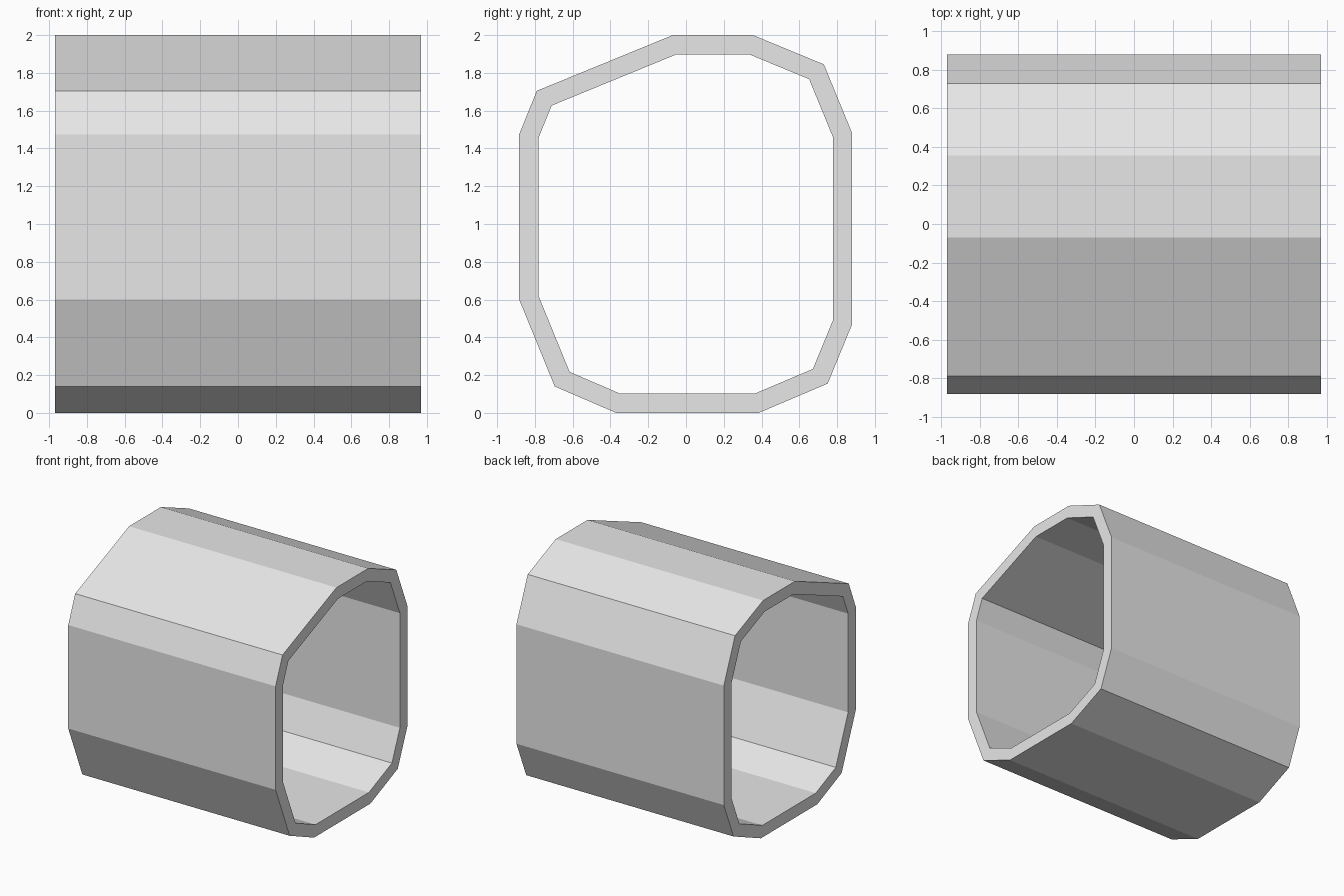
import bpy
import bmesh

cube = bpy.data.objects.get("Cube")
if cube:
    bpy.data.objects.remove(cube)

HALF_LENGTH = 0.97
WALL = 0.102

# Outer outline of the sleeve in the y-z plane, counter-clockwise
outline = [
    (-0.37, 0), (0.385, 0), (0.75, 0.155), (0.88, 0.47),
    (0.88, 1.48), (0.73, 1.845), (0.355, 2), (-0.07, 2),
    (-0.79, 1.705), (-0.883, 1.475), (-0.883, 0.60), (-0.695, 0.14),
]

# Plain grey
grey = bpy.data.materials.new("grey")
grey.use_nodes = True
grey.diffuse_color = (0.8, 0.8, 0.8, 1)
grey.node_tree.nodes["Principled BSDF"].inputs["Base Color"].default_value = (0.8, 0.8, 0.8, 1)

# Open faceted shell running along x
bm = bmesh.new()
left, right = [[bm.verts.new((x, y, z)) for y, z in outline]
               for x in (HALF_LENGTH, -HALF_LENGTH)]
for i in range(len(outline)):
    j = (i + 1) % len(outline)
    bm.faces.new((right[i], right[j], left[j], left[i]))
mesh = bpy.data.meshes.new("hollow_sleeve")
bm.to_mesh(mesh)
bm.free()
mesh.materials.append(grey)

sleeve = bpy.data.objects.new("hollow_sleeve", mesh)
bpy.context.collection.objects.link(sleeve)

# Even wall thickness, grown inwards, with closed end rims
wall = sleeve.modifiers.new("wall", "SOLIDIFY")
wall.thickness = WALL
wall.offset = -1
wall.use_even_offset = True
wall.use_rim = True
